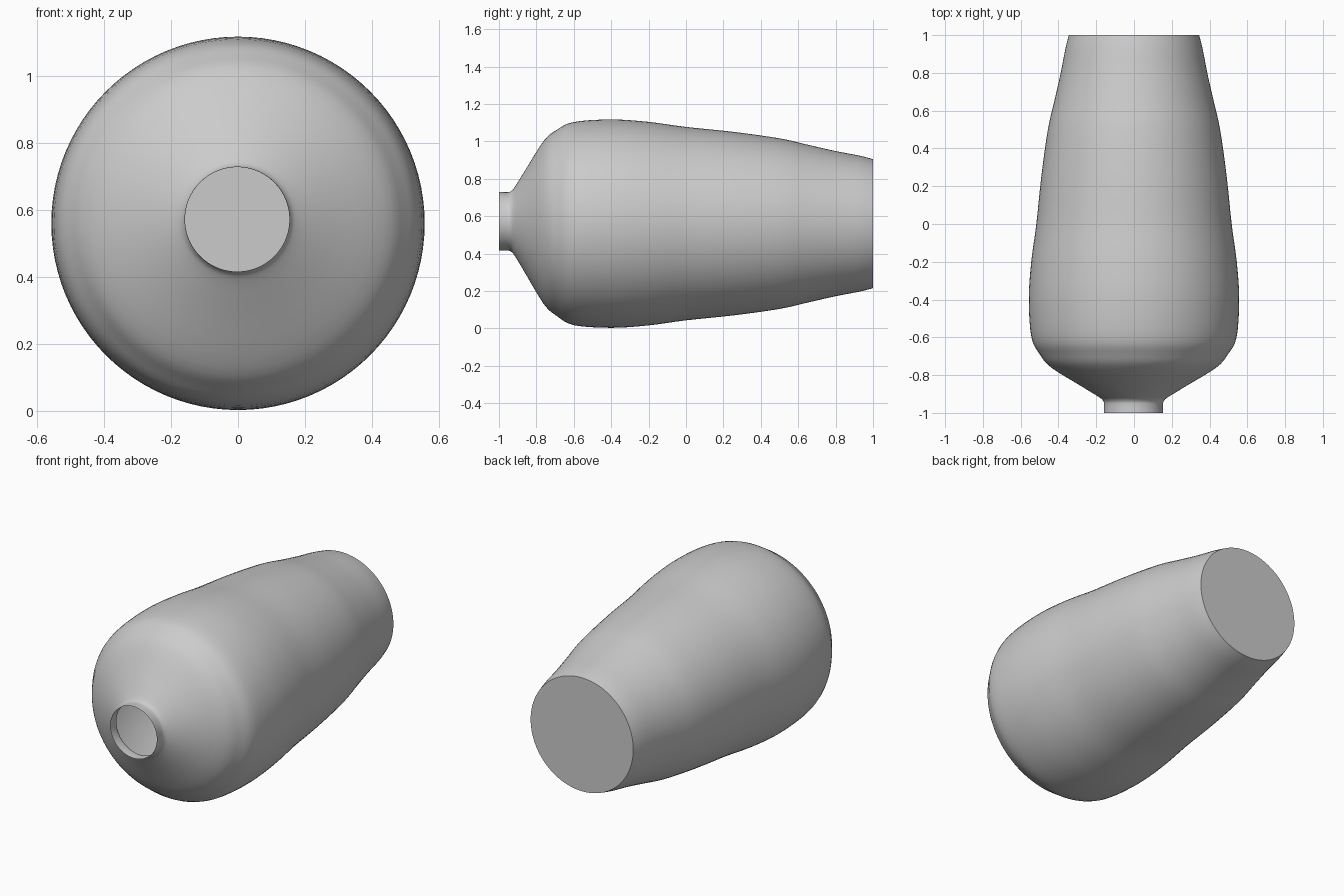
import bpy, bmesh, math
from mathutils import Vector

if "Cube" in bpy.data.objects:
    bpy.data.objects.remove(bpy.data.objects["Cube"])

SEGMENTS = 96
CENTRE_Z = 0.56

# Profile along the lying axis: (y, radius)
PROFILE = [(-1.0, 0.157), (-0.955, 0.156), (-0.935, 0.162), (-0.915, 0.185), (-0.86, 0.275),
           (-0.76, 0.437), (-0.69, 0.498), (-0.60, 0.543), (-0.40, 0.557), (-0.20, 0.544),
           (0.0, 0.517), (0.25, 0.491), (0.5, 0.456), (0.65, 0.422), (0.8, 0.388),
           (0.93, 0.363), (1.0, 0.345)]


def smooth_profile(points, steps=4):
    """Catmull-Rom curve through the profile points."""
    pts = [Vector(p) for p in points]
    pts = [2 * pts[0] - pts[1]] + pts + [2 * pts[-1] - pts[-2]]
    out = []
    for a, b, c, d in zip(pts, pts[1:], pts[2:], pts[3:]):
        for i in range(steps):
            t = i / steps
            out.append(0.5 * (2 * b + (c - a) * t + (2 * a - 5 * b + 4 * c - d) * t ** 2
                              + (3 * b - a - 3 * c + d) * t ** 3))
    return out + [pts[-2]]


clay = bpy.data.materials.new("grey clay")
clay.diffuse_color = (0.6, 0.6, 0.6, 1)
clay.use_nodes = True
clay.node_tree.nodes["Principled BSDF"].inputs["Base Color"].default_value = clay.diffuse_color

# Thin shell with an open neck and a flat base
bm = bmesh.new()
rings = []
for y, r in smooth_profile(PROFILE):
    # the neck sits slightly off the body axis
    lift = 0.012 * min(1, max(0, (-0.6 - y) / 0.3))
    rings.append([bm.verts.new((r * math.cos(a) - 0.2 * lift, y, CENTRE_Z + lift + r * math.sin(a)))
                  for a in (2 * math.pi * i / SEGMENTS for i in range(SEGMENTS))])
for lower, upper in zip(rings, rings[1:]):
    for i in range(SEGMENTS):
        j = (i + 1) % SEGMENTS
        bm.faces.new((lower[i], lower[j], upper[j], upper[i]))
bm.faces.new(rings[-1])
bmesh.ops.recalc_face_normals(bm, faces=bm.faces)

mesh = bpy.data.meshes.new("vase")
bm.to_mesh(mesh)
bm.free()
mesh.materials.append(clay)
vase = bpy.data.objects.new("vase", mesh)
bpy.context.collection.objects.link(vase)

# Smooth sides, crisp base edge
bpy.context.view_layer.objects.active = vase
vase.select_set(True)
bpy.ops.object.shade_smooth_by_angle(angle=math.radians(40))
